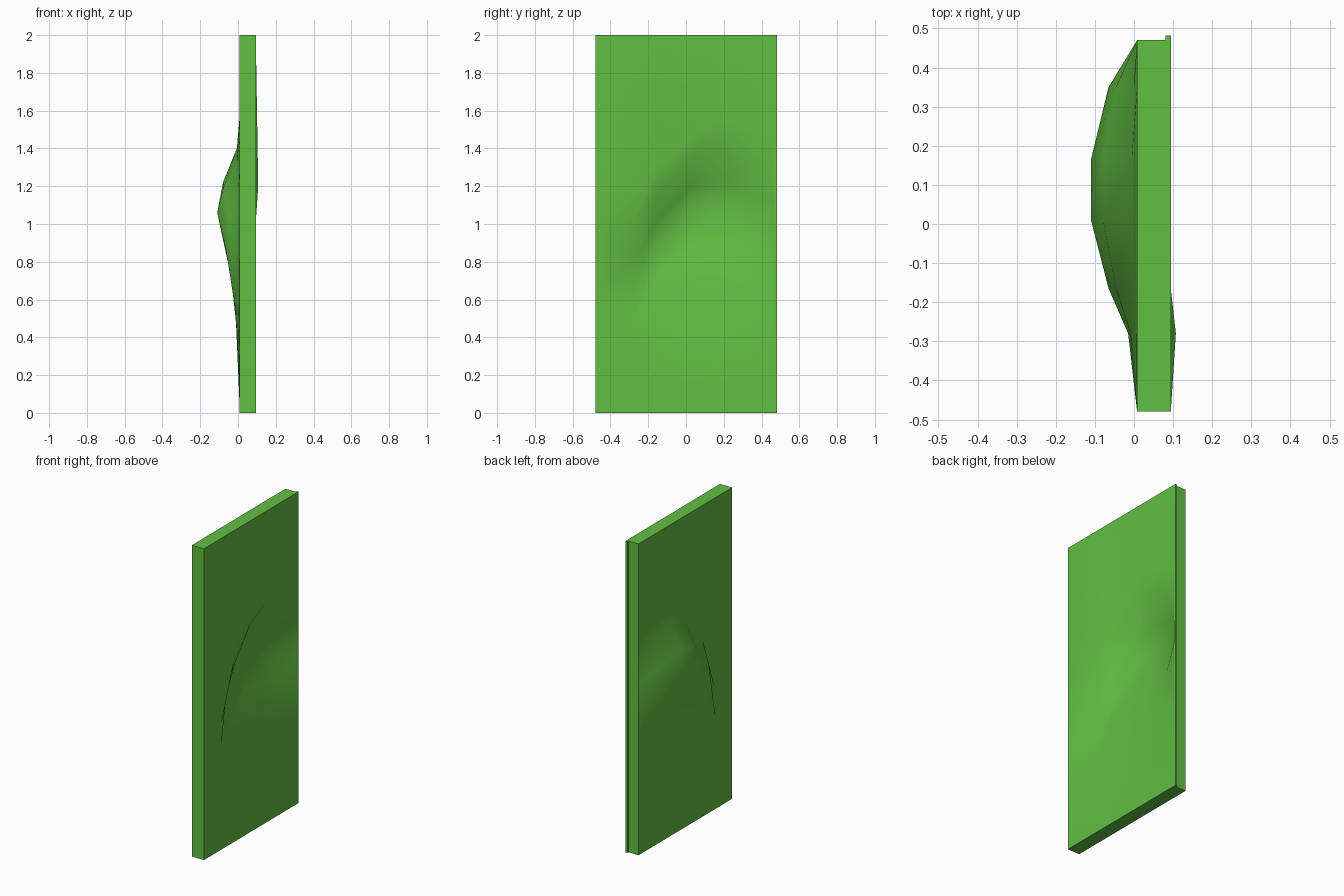
import bpy
import bmesh
import math

if "Cube" in bpy.data.objects:
    bpy.data.objects.remove(bpy.data.objects["Cube"], do_unlink=True)

GREEN = (0.12, 0.52, 0.055, 1.0)
BACK_X, FRONT_X = 0.008, 0.094

paint = bpy.data.materials.new("green_paint")
paint.use_nodes = True
paint.diffuse_color = GREEN
paint.node_tree.nodes["Principled BSDF"].inputs["Base Color"].default_value = GREEN

# Dent columns: y, depth at the ridge, ridge height, upper rim height
COLUMNS = [
    (-0.48, 0.0, 0.6, 1.2),
    (-0.28, 0.023, 0.6, 1.2),
    (-0.165, 0.073, 0.87, 1.28),
    (0.01, 0.118, 1.06, 1.45),
    (0.165, 0.118, 1.06, 1.56),
    (0.35, 0.073, 1.0, 1.5),
    (0.47, 0.0, 0.95, 1.45),
]
# Share of the way from foot to ridge or ridge to rim, and share of the depth
LOWER = [(0, 0), (0.54, 0.2), (0.81, 0.6), (1, 1)]
UPPER = [(0.32, 0.74), (0.68, 0.12), (1, 0)]


def column_points(y, depth, ridge, rim):
    """Heights and x offsets up one column of the dented panel."""
    foot = 0.05
    points = [(0, 0)]
    points += [(foot + (ridge - foot) * u, -depth * d) for u, d in LOWER]
    points += [(ridge + (rim - ridge) * u, -depth * d) for u, d in UPPER]
    points.append((2, 0))
    return points


def make_object(name, bm):
    bmesh.ops.recalc_face_normals(bm, faces=bm.faces)
    mesh = bpy.data.meshes.new(name)
    bm.to_mesh(mesh)
    bm.free()
    mesh.materials.append(paint)
    obj = bpy.data.objects.new(name, mesh)
    bpy.context.collection.objects.link(obj)
    bpy.ops.object.select_all(action="DESELECT")
    obj.select_set(True)
    bpy.context.view_layer.objects.active = obj
    bpy.ops.object.shade_smooth_by_angle(angle=math.radians(40))
    return obj


# Door panel: a thick sheet pushed in from its outer side
bm = bmesh.new()
sheets = []
for x in (BACK_X, FRONT_X):
    sheet = []
    for i, (y, depth, ridge, rim) in enumerate(COLUMNS):
        points = column_points(y, depth, ridge, rim)
        if i == 1:
            # Small outward buckle at the rim beside the dent
            points[-2] = (rim, 0.013)
        sheet.append([bm.verts.new((x + dx, y, z)) for z, dx in points])
    sheets.append(sheet)

back, front = sheets
columns, rows = len(back), len(back[0])
for sheet in sheets:
    for i in range(columns - 1):
        for j in range(rows - 1):
            bm.faces.new((sheet[i][j], sheet[i + 1][j],
                          sheet[i + 1][j + 1], sheet[i][j + 1]))
# Rim walls joining the two sheets
for j in range(rows - 1):
    for i in (0, -1):
        bm.faces.new((back[i][j], back[i][j + 1], front[i][j + 1], front[i][j]))
for i in range(columns - 1):
    for j in (0, -1):
        bm.faces.new((back[i][j], back[i + 1][j], front[i + 1][j], front[i][j]))
make_object("door_panel", bm)

# Thin overlapping lip along the rear edge
bm = bmesh.new()
bmesh.ops.create_cube(bm, size=1)
for v in bm.verts:
    v.co.x = FRONT_X if v.co.x > 0 else 0.08
    v.co.y = 0.482 if v.co.y > 0 else 0.47
    v.co.z = 2 if v.co.z > 0 else 0
make_object("door_lip", bm)
